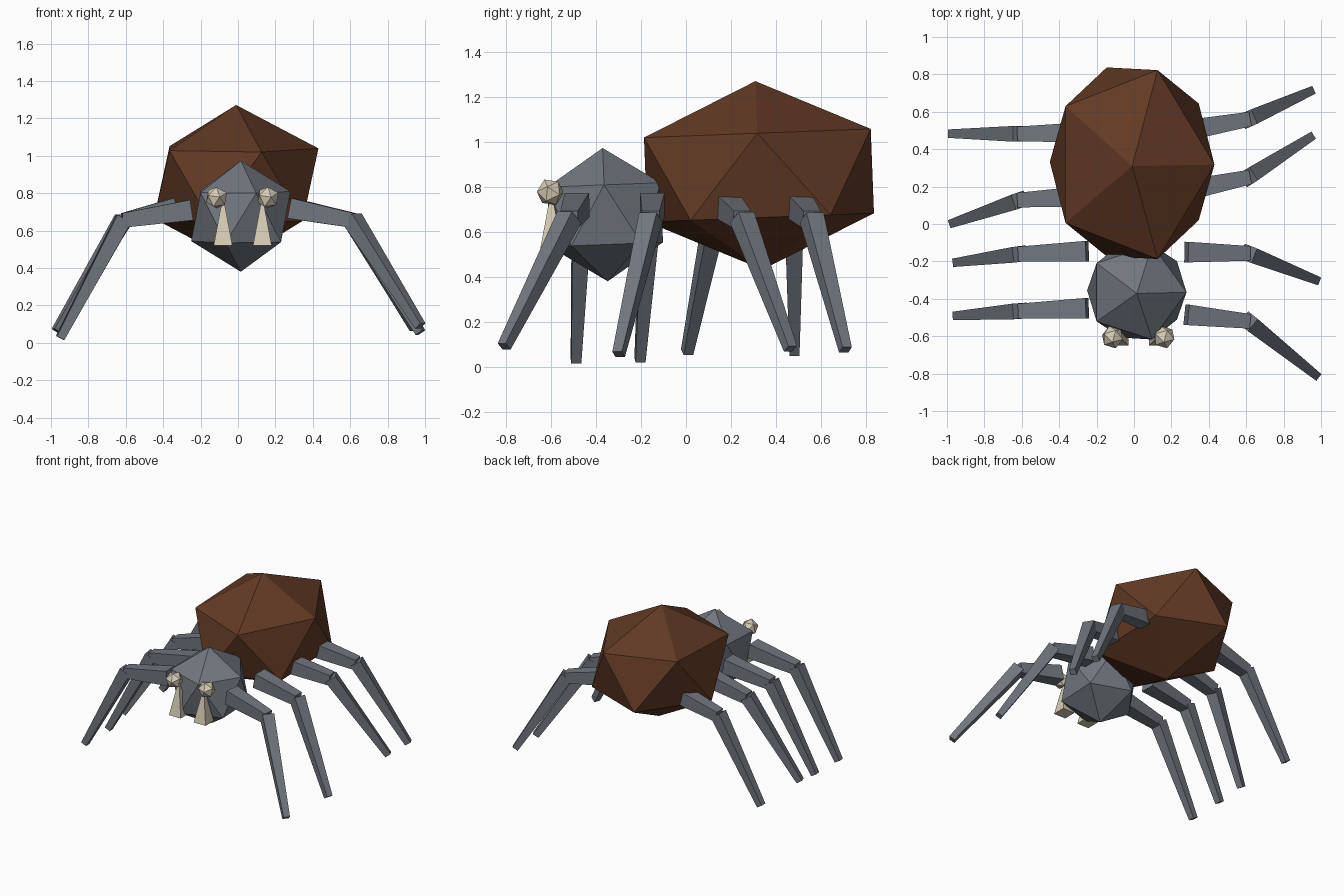
import bpy, bmesh, math
from mathutils import Vector, Matrix

if "Cube" in bpy.data.objects:
    bpy.data.objects.remove(bpy.data.objects["Cube"])


def material(name, rgb):
    m = bpy.data.materials.new(name)
    m.use_nodes = True
    m.diffuse_color = (*rgb, 1)
    for n in m.node_tree.nodes:
        if n.type == 'BSDF_PRINCIPLED':
            n.inputs["Base Color"].default_value = (*rgb, 1)
    return m


brown = material("brown", (0.122, 0.042, 0.018))
grey = material("slate_grey", (0.165, 0.185, 0.212))
cream = material("cream", (0.68, 0.61, 0.47))


def finish(bm, name, mat):
    bmesh.ops.recalc_face_normals(bm, faces=bm.faces)
    me = bpy.data.meshes.new(name)
    bm.to_mesh(me)
    bm.free()
    me.materials.append(mat)
    ob = bpy.data.objects.new(name, me)
    bpy.context.collection.objects.link(ob)
    return ob


def ball(name, centre, size, mat, tilt=0):
    """Twenty-sided faceted ball."""
    bm = bmesh.new()
    bmesh.ops.create_icosphere(bm, subdivisions=1, radius=1)
    bm.transform(Matrix.Translation(centre)
                 @ Matrix.Rotation(math.radians(tilt), 4, 'X')
                 @ Matrix.Diagonal((*size, 1)))
    return finish(bm, name, mat)


def bar(name, start, end, w0, w1, mat):
    """Tapered square bar from start to end."""
    a, b = Vector(start), Vector(end)
    d = (b - a).normalized()
    side = d.cross(Vector((0, 0, 1))).normalized()
    up = side.cross(d)
    bm = bmesh.new()
    rings = []
    for p, w in ((a, w0), (b, w1)):
        rings.append([bm.verts.new(p + (side * i + up * j) * w / 2)
                      for i, j in ((-1, -1), (1, -1), (1, 1), (-1, 1))])
    for k in range(4):
        n = (k + 1) % 4
        bm.faces.new((rings[0][k], rings[0][n], rings[1][n], rings[1][k]))
    for r in rings:
        bm.faces.new(r)
    return finish(bm, name, mat)


# Body
ball("abdomen", (-0.01, 0.325, 0.852), (0.492, 0.594, 0.42), brown, 2.2)
ball("head", (0.015, -0.36, 0.677), (0.297, 0.297, 0.297), grey, 2.2)

# Eyes and fangs
for side, ex, fx in (("left", 0.16, 0.13), ("right", -0.115, -0.08)):
    ball(side + "_eye", (ex, -0.605, 0.777), (0.062, 0.062, 0.062), cream, 25)
    bm = bmesh.new()
    bmesh.ops.create_cone(bm, cap_ends=True, segments=4, radius1=0.0707,
                          radius2=0.002, depth=0.26)
    bm.transform(Matrix.Translation((fx, -0.6, 0.65))
                 @ Matrix.Rotation(math.pi / 4, 4, 'Z'))
    finish(bm, side + "_fang", cream)

# Legs: hip y, hip z, knee y, foot x, foot y, foot z, front to back
legs = {
    "left": ((-0.485, 0.72, -0.52, 0.975, -0.81, 0.09),
             (-0.15, 0.72, -0.157, 0.975, -0.3, 0.055),
             (0.18, 0.72, 0.25, 0.945, 0.465, 0.08),
             (0.5, 0.72, 0.56, 0.945, 0.71, 0.075)),
    "right": ((-0.45, 0.71, -0.465, -0.95, -0.49, 0.025),
              (-0.145, 0.71, -0.16, -0.95, -0.205, 0.03),
              (0.15, 0.745, 0.128, -0.97, 0.005, 0.065),
              (0.49, 0.745, 0.482, -0.975, 0.483, 0.06)),
}
for side, rows in legs.items():
    s = 1 if side == "left" else -1
    hip_x = 0.28 if s > 0 else -0.25
    for i, (hy, hz, ky, fx, fy, fz) in enumerate(rows, 1):
        knee = (s * 0.615, ky, 0.655)
        bar(f"{side}_upper_leg_{i}", (hip_x, hy, hz), knee, 0.11, 0.078, grey)
        bar(f"{side}_lower_leg_{i}", (s * 0.61, ky, 0.665), (fx, fy, fz),
            0.084, 0.045, grey)
